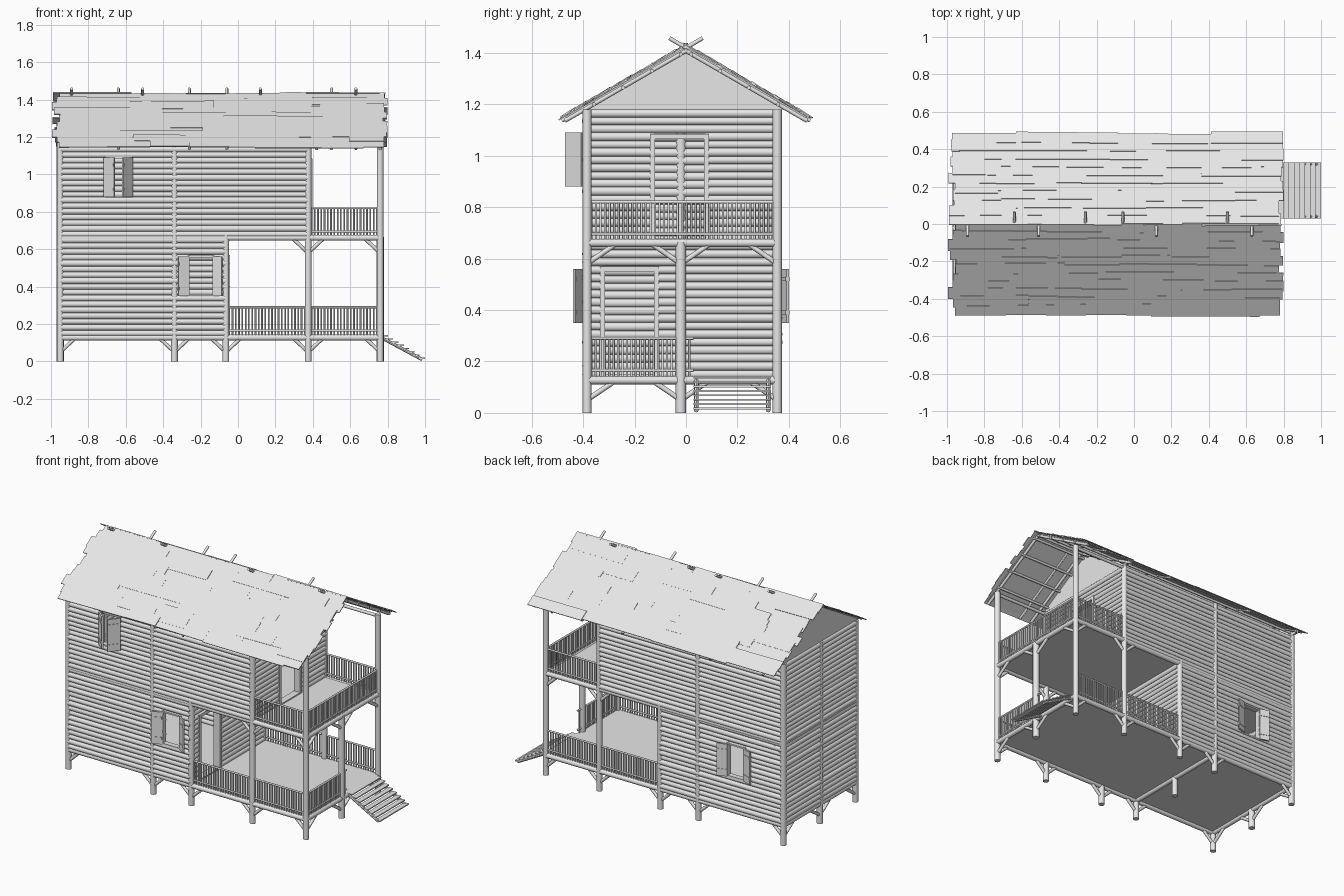
import bpy, bmesh, math, random
from mathutils import Vector, Matrix

random.seed(4)
if "Cube" in bpy.data.objects:
    bpy.data.objects.remove(bpy.data.objects["Cube"])

grey = bpy.data.materials.new("light_grey")
grey.use_nodes = True
grey.diffuse_color = (0.8, 0.8, 0.8, 1)
grey.node_tree.nodes["Principled BSDF"].inputs["Base Color"].default_value = (0.8, 0.8, 0.8, 1)

# Main layout lines
XS = [-0.95, -0.34, -0.065, 0.375, 0.76]
FRONT, MID, BACK = -0.385, -0.02, 0.355
FLOOR1, FLOOR2, TOP = 0.135, 0.665, 1.18
X0, XLOW, XUP, X1 = XS[0], XS[2], XS[3], XS[4]


def rod(bm, p, q, r, n=12):
    p, q = Vector(p), Vector(q)
    d = q - p
    m = Matrix.Translation((p + q) / 2) @ d.to_track_quat('Z', 'Y').to_matrix().to_4x4()
    bmesh.ops.create_cone(bm, cap_ends=True, segments=n, radius1=r, radius2=r,
                          depth=d.length, matrix=m)


def box(bm, centre, size, rot=Matrix.Identity(4)):
    m = Matrix.Translation(centre) @ rot @ Matrix.Diagonal((*size, 1))
    bmesh.ops.create_cube(bm, size=1, matrix=m)


def finish(bm, name, smooth=False):
    bmesh.ops.recalc_face_normals(bm, faces=bm.faces)
    me = bpy.data.meshes.new(name)
    bm.to_mesh(me)
    bm.free()
    ob = bpy.data.objects.new(name, me)
    bpy.context.collection.objects.link(ob)
    me.materials.append(grey)
    if smooth:
        bpy.ops.object.select_all(action='DESELECT')
        ob.select_set(True)
        bpy.context.view_layer.objects.active = ob
        bpy.ops.object.shade_smooth_by_angle(angle=math.radians(50))


def place(axis, fixed, t, z):
    return (t, fixed, z) if axis == 'x' else (fixed, t, z)


def log_wall(name, axis, fixed, a, b, z0, z1, holes=()):
    """Stack of logs along an axis, split around (start, end, low, high) holes."""
    bm = bmesh.new()
    n = round((z1 - z0) / 0.031)
    pitch = (z1 - z0) / n
    for i in range(n):
        z = z0 + pitch * (i + 0.5)
        r = pitch * random.uniform(0.5, 0.6)
        off = fixed + random.uniform(-0.003, 0.003)
        start = a
        for h0, h1, low, high in holes:
            if low < z < high:
                rod(bm, place(axis, off, start, z), place(axis, off, h0, z), r)
                start = h1
        rod(bm, place(axis, off, start, z), place(axis, off, b, z), r)
    finish(bm, name, True)


def frame(name, axis, fixed, hole, w=0.02, depth=0.045):
    """Four boards lining an opening."""
    a, b, low, high = hole
    bm = bmesh.new()
    for t in (a - w / 2, b + w / 2):
        box(bm, place(axis, fixed, t, (low + high) / 2), place(axis, depth, w, high - low))
    for z in (low, high):
        box(bm, place(axis, fixed, (a + b) / 2, z), place(axis, depth, b - a + 2 * w, w))
    finish(bm, name)


def shutter(name, hinge, tip, low, high):
    """Board leaf with two battens, swung from hinge to tip in plan."""
    p, q = Vector((*hinge, 0)), Vector((*tip, 0))
    d = q - p
    rot = Matrix.Rotation(math.atan2(d.y, d.x), 4, 'Z')
    c = (p + q) / 2
    bm = bmesh.new()
    box(bm, (c.x, c.y, (low + high) / 2), (d.length, 0.01, high - low), rot)
    for z in (low + 0.04, high - 0.04):
        box(bm, (c.x, c.y, z), (d.length * 0.9, 0.016, 0.015), rot)
    finish(bm, name)


def railing(name, axis, fixed, a, b, z):
    bm = bmesh.new()
    for dz in (0.025, 0.15):
        rod(bm, place(axis, fixed, a, z + dz), place(axis, fixed, b, z + dz), 0.006, 8)
    n = round((b - a) / 0.0175)
    for i in range(1, n):
        t = a + (b - a) * i / n
        rod(bm, place(axis, fixed, t, z), place(axis, fixed, t, z + 0.15), 0.0045, 8)
    finish(bm, name, True)


# Posts: tall ones carry the roof, short ones carry a floor
bm = bmesh.new()
for x in XS:
    for y in (FRONT, BACK):
        rod(bm, (x, y, 0), (x, y, 0.68 if x == XLOW else TOP), 0.018, 16)
rod(bm, (X0, MID, 0), (X0, MID, TOP), 0.02, 16)
rod(bm, (X1, MID, 0), (X1, MID, FLOOR2), 0.02, 16)
rod(bm, (XS[1], MID, 0), (XS[1], MID, FLOOR1), 0.018, 16)
finish(bm, "posts", True)

# Horizontal beams under the floors and along the eaves
bm = bmesh.new()
for z in (FLOOR1 - 0.008, FLOOR2 - 0.004):
    for y in (FRONT, BACK):
        rod(bm, (X0, y, z), (X1, y, z), 0.016)
    for x in (X0, XS[1], X1):
        rod(bm, (x, FRONT, z), (x, BACK, z), 0.016)
for y in (FRONT, BACK):
    rod(bm, (X0, y, TOP - 0.012), (X1, y, TOP - 0.012), 0.01)
finish(bm, "beams", True)

# Diagonal braces beside the posts
bm = bmesh.new()
for z, xs in ((FLOOR1, XS), (FLOOR2, (X0, XUP, X1))):
    for s in (-1, 1):
        for y in (FRONT, BACK):
            for x in xs:
                if X0 <= x + s * 0.08 <= X1:
                    rod(bm, (x, y, z - 0.085), (x + s * 0.08, y, z - 0.01), 0.01, 8)
        for x in (X0, X1):
            for y in (FRONT, MID, BACK):
                if FRONT <= y + s * 0.11 <= BACK:
                    rod(bm, (x, y, z - 0.085), (x, y + s * 0.11, z - 0.01), 0.01, 8)
finish(bm, "braces", True)

# Floors
for name, z in (("lower_floor", FLOOR1), ("upper_floor", FLOOR2)):
    bm = bmesh.new()
    box(bm, ((X0 + X1) / 2, (FRONT + BACK) / 2, z), (X1 - X0, BACK - FRONT, 0.014))
    finish(bm, name)

# Log walls with window and door openings
high_window = (-0.70, -0.575, 0.88, 1.09)
low_window = (-0.26, -0.135, 0.35, 0.56)
back_window = (-0.68, -0.56, 0.35, 0.56)
low_door = (-0.315, -0.125, 0.14, 0.56)
high_door = (-0.12, 0.07, 0.67, 1.075)
for y, side, low, high in ((FRONT, "front", [low_window], [high_window]),
                           (BACK, "back", [back_window], [])):
    log_wall(side + "_lower_wall", 'x', y, X0, XLOW, FLOOR1, FLOOR2, low)
    log_wall(side + "_upper_wall", 'x', y, X0, XUP, FLOOR2, TOP, high)
log_wall("end_wall", 'y', X0, FRONT, BACK, FLOOR1, TOP)
log_wall("lower_porch_wall", 'y', XLOW, FRONT, BACK, FLOOR1, FLOOR2, [low_door])
log_wall("upper_porch_wall", 'y', XUP, FRONT, BACK, FLOOR2, TOP, [high_door])

frame("lower_door_frame", 'y', XLOW, low_door)
frame("upper_door_frame", 'y', XUP, high_door)
frame("front_lower_window_frame", 'x', FRONT, low_window, 0.01, 0.034)
frame("front_upper_window_frame", 'x', FRONT, high_window, 0.01, 0.034)
frame("back_window_frame", 'x', BACK, back_window, 0.01, 0.034)

# Open shutters
shutter("front_lower_shutter_a", (-0.26, -0.405), (-0.32, -0.43), 0.35, 0.56)
shutter("front_lower_shutter_b", (-0.135, -0.405), (-0.085, -0.435), 0.35, 0.56)
shutter("front_upper_shutter_a", (-0.715, -0.405), (-0.66, -0.45), 0.88, 1.09)
shutter("front_upper_shutter_b", (-0.565, -0.405), (-0.615, -0.468), 0.88, 1.09)
shutter("back_shutter_a", (-0.56, 0.376), (-0.50, 0.396), 0.35, 0.56)
shutter("back_shutter_b", (-0.68, 0.376), (-0.74, 0.396), 0.35, 0.56)

# Railings
for y, side in ((FRONT, "front"), (BACK, "back")):
    railing(side + "_lower_railing_a", 'x', y, XLOW, XUP, 0.14)
    railing(side + "_lower_railing_b", 'x', y, XUP, X1, 0.14)
    railing(side + "_upper_railing", 'x', y, XUP, X1, 0.67)
railing("porch_lower_railing", 'y', X1, FRONT, 0.03, 0.14)
railing("porch_upper_railing", 'y', X1, FRONT, BACK, 0.67)

# Stairs
bm = bmesh.new()
for y in (0.04, 0.32):
    rod(bm, (0.77, y, 0.125), (0.985, y, 0.01), 0.009, 8)
for i in range(8):
    t = i / 7
    box(bm, (0.785 + 0.199 * t, 0.18, 0.137 - 0.12 * t), (0.032, 0.3, 0.007))
finish(bm, "stairs")

# Roof slopes: u runs down from the ridge, h outwards from the slope
RIDGE, LENGTH, PITCH = 1.42, 0.55, math.radians(30)
COS, SIN = math.cos(PITCH), math.sin(PITCH)


def slope_point(s, x, u, h):
    return Vector((x, s * (COS * u + SIN * h), RIDGE - SIN * u + COS * h))


for s, side in ((-1, "front"), (1, "back")):
    tilt = Matrix(((1, 0, 0), (0, s * COS, s * SIN), (0, -SIN, COS))).to_4x4()

    # Sheathing with ragged overlapping planks
    bm = bmesh.new()
    box(bm, slope_point(s, -0.085, LENGTH / 2, 0), (1.71, LENGTH - 0.02, 0.006), tilt)
    rows = 11
    for i in range(rows):
        u = LENGTH * (i + 0.5) / rows
        x = random.uniform(-0.995, -0.95)
        end = random.uniform(0.775, 0.8)
        while end - x > 0.01:
            length = random.uniform(0.2, 0.6)
            if end - x - length < 0.1:
                length = end - x
            twist = (Matrix.Rotation(random.uniform(-0.012, 0.012), 4, 'Z')
                     @ Matrix.Rotation(-0.05, 4, 'X'))
            box(bm, slope_point(s, x + length / 2, u + random.uniform(-0.006, 0.006),
                                random.uniform(0.006, 0.012)),
                (length, random.uniform(0.058, 0.075), 0.005), tilt @ twist)
            x += length
    finish(bm, side + "_roof_planks")

    # Rafters crossing over the ridge, and purlins beneath
    bm = bmesh.new()
    for x in ((-0.64, -0.26, -0.06, 0.5) if s < 0 else (-0.89, -0.51, 0.12, 0.63)):
        rod(bm, slope_point(s, x, LENGTH + 0.01, -0.004), slope_point(s, x, -0.075, 0), 0.008, 8)
    for x in (0.42, 0.76):
        rod(bm, slope_point(s, x, LENGTH, -0.01), slope_point(s, x, 0, -0.01), 0.009, 8)
    for u in (0.03, 0.16, 0.29, 0.42):
        rod(bm, slope_point(s, -0.94, u, -0.012), slope_point(s, 0.775, u, -0.012), 0.008, 8)
    finish(bm, side + "_rafters", True)

# Flat triangular gables
for name, x in (("end_gable", X0), ("porch_gable", XUP)):
    bm = bmesh.new()
    tri = [bm.verts.new((x - 0.006, y, z)) for y, z in ((-0.41, TOP), (0.41, TOP), (0, RIDGE))]
    face = bm.faces.new(tri)
    ext = bmesh.ops.extrude_face_region(bm, geom=[face], use_keep_orig=True)["geom"]
    bmesh.ops.translate(bm, vec=(0.012, 0, 0),
                        verts=[v for v in ext if isinstance(v, bmesh.types.BMVert)])
    finish(bm, name)
